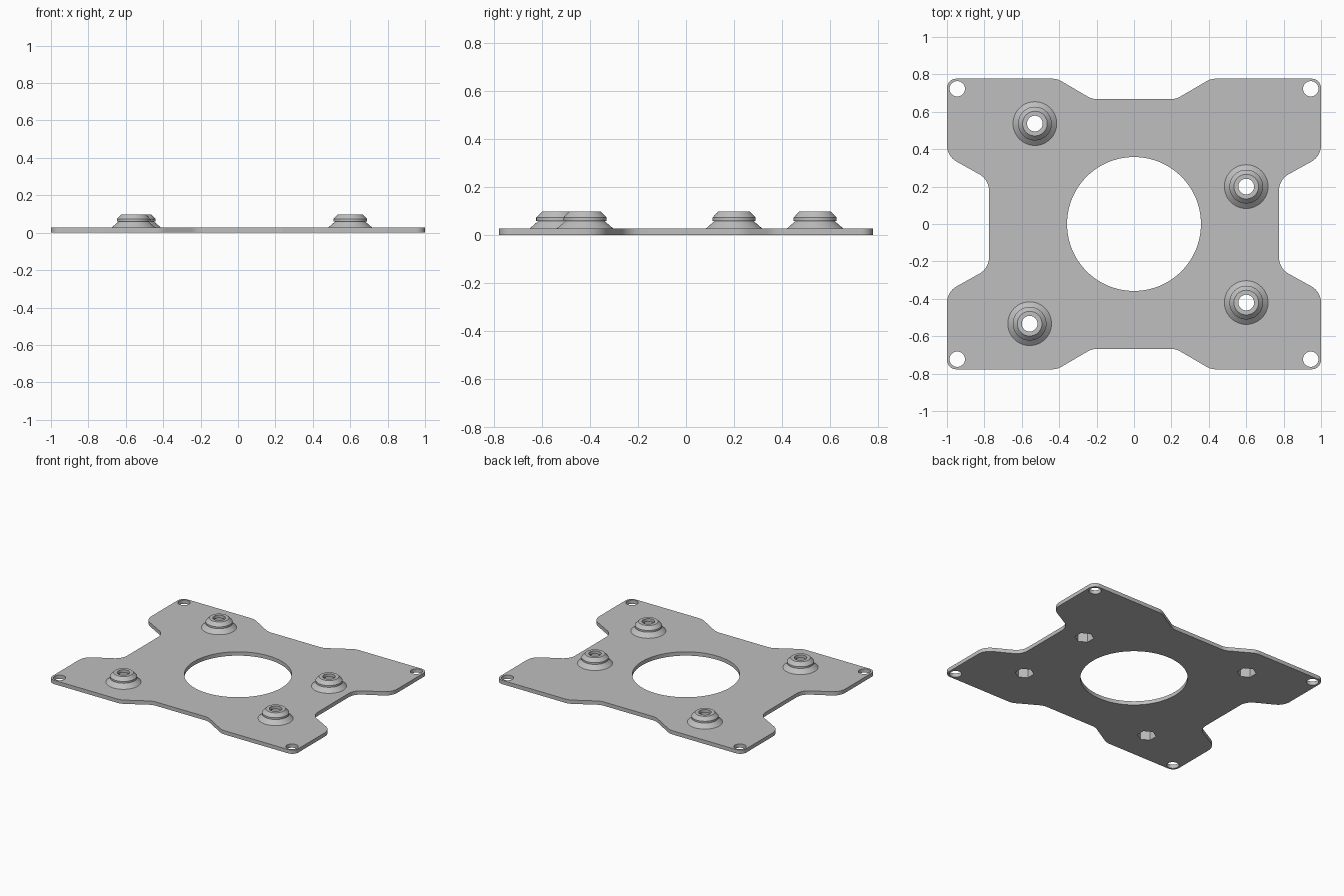
import bpy, bmesh, math
from mathutils import Vector

if "Cube" in bpy.data.objects:
    bpy.data.objects.remove(bpy.data.objects["Cube"])

THICK = 0.028
BORE = 0.042
HEX_R = 0.064
BOSSES = [(-0.53, 0.537), (0.6, 0.2), (0.6, -0.42), (-0.558, -0.533)]

grey = bpy.data.materials.new("light grey")
grey.diffuse_color = (0.52, 0.52, 0.52, 1)
grey.use_nodes = True
grey.node_tree.nodes["Principled BSDF"].inputs["Base Color"].default_value = grey.diffuse_color


def circle(cx, cy, r, n=48):
    return [(cx + r * math.cos(math.tau * i / n), cy + r * math.sin(math.tau * i / n))
            for i in range(n)]


def hexagon(cx, cy, r):
    return [(cx + r * math.cos(math.radians(30 + 60 * i)),
             cy + r * math.sin(math.radians(30 + 60 * i))) for i in range(6)]


def fillet(points, steps=8):
    """Round every corner (x, y, radius) of a closed polygon."""
    out = []
    for i, (x, y, r) in enumerate(points):
        p = Vector((x, y))
        a = (Vector(points[i - 1][:2]) - p).normalized()
        b = (Vector(points[(i + 1) % len(points)][:2]) - p).normalized()
        half = a.angle(b) / 2
        c = p + (a + b).normalized() * (r / math.sin(half))
        start = p + a * (r / math.tan(half)) - c
        end = p + b * (r / math.tan(half)) - c
        total = start.angle_signed(end)  # clockwise positive
        for k in range(steps + 1):
            t = -total * k / steps
            out.append((c.x + start.x * math.cos(t) - start.y * math.sin(t),
                        c.y + start.x * math.sin(t) + start.y * math.cos(t)))
    return out


def finish(obj, angle=32):
    bpy.context.collection.objects.link(obj)
    obj.data.materials.clear()
    obj.data.materials.append(grey)
    bpy.ops.object.select_all(action='DESELECT')
    obj.select_set(True)
    bpy.context.view_layer.objects.active = obj
    bpy.ops.object.shade_smooth_by_angle(angle=math.radians(angle))


# Plate outline: one quadrant mirrored to four, counter-clockwise
quad = [(0.775, 0.237, 0.1), (1.0, 0.362, 0.1), (1.0, 0.777, 0.05),
        (0.411, 0.777, 0.1), (0.225, 0.668, 0.1)]
outline = (quad + [(-x, y, r) for x, y, r in reversed(quad)]
           + [(-x, -y, r) for x, y, r in quad]
           + [(x, -y, r) for x, y, r in reversed(quad)])
loops = [fillet(outline), circle(0, 0, 0.358, 96)]
loops += [circle(sx * 0.945, sy * 0.723, 0.041, 32) for sx in (-1, 1) for sy in (-1, 1)]
loops += [hexagon(x, y, HEX_R) for x, y in BOSSES]

# Plate: filled outline with holes, extruded
curve = bpy.data.curves.new("plate_outline", 'CURVE')
curve.dimensions = '2D'
curve.fill_mode = 'BOTH'
curve.extrude = THICK / 2
for loop in loops:
    s = curve.splines.new('POLY')
    s.points.add(len(loop) - 1)
    for pt, (x, y) in zip(s.points, loop):
        pt.co = (x, y, 0, 1)
    s.use_cyclic_u = True
tmp = bpy.data.objects.new("plate_outline", curve)
bpy.context.collection.objects.link(tmp)
dg = bpy.context.evaluated_depsgraph_get()
mesh = bpy.data.meshes.new_from_object(tmp.evaluated_get(dg))
bpy.data.objects.remove(tmp)
bm = bmesh.new()
bm.from_mesh(mesh)
bmesh.ops.translate(bm, verts=bm.verts, vec=(0, 0, THICK / 2))
bmesh.ops.remove_doubles(bm, verts=bm.verts, dist=1e-5)
bmesh.ops.recalc_face_normals(bm, faces=bm.faces)
bm.to_mesh(mesh)
bm.free()
finish(bpy.data.objects.new("plate", mesh))

# Boss: flared foot, collar, chamfered top, round bore and hexagonal pocket
N = 48
RINGS = [(0.117, THICK, False), (0.08, 0.06, False), (0.09, 0.06, False),
         (0.09, 0.073, False), (0.066, 0.098, False), (BORE, 0.098, False),
         (BORE, 0.076, False), (HEX_R, 0.076, True), (HEX_R, THICK, True)]


def ring_radius(r, is_hex, ang):
    if not is_hex:
        return r
    off = (ang + math.pi / 6) % (math.pi / 3) - math.pi / 6  # flats face +x
    return r * math.cos(math.pi / 6) / math.cos(off)


bm = bmesh.new()
rings = []
for r, z, is_hex in RINGS:
    ring = []
    for i in range(N):
        a = math.tau * i / N
        q = ring_radius(r, is_hex, a)
        ring.append(bm.verts.new((q * math.cos(a), q * math.sin(a), z)))
    rings.append(ring)
for lo, hi in zip(rings, rings[1:]):
    for i in range(N):
        j = (i + 1) % N
        bm.faces.new((lo[i], lo[j], hi[j], hi[i]))
boss_mesh = bpy.data.meshes.new("boss")
bm.to_mesh(boss_mesh)
bm.free()

for i, (x, y) in enumerate(BOSSES):
    boss = bpy.data.objects.new(f"boss_{i + 1}", boss_mesh.copy())
    boss.location = (x, y, 0)
    finish(boss)
